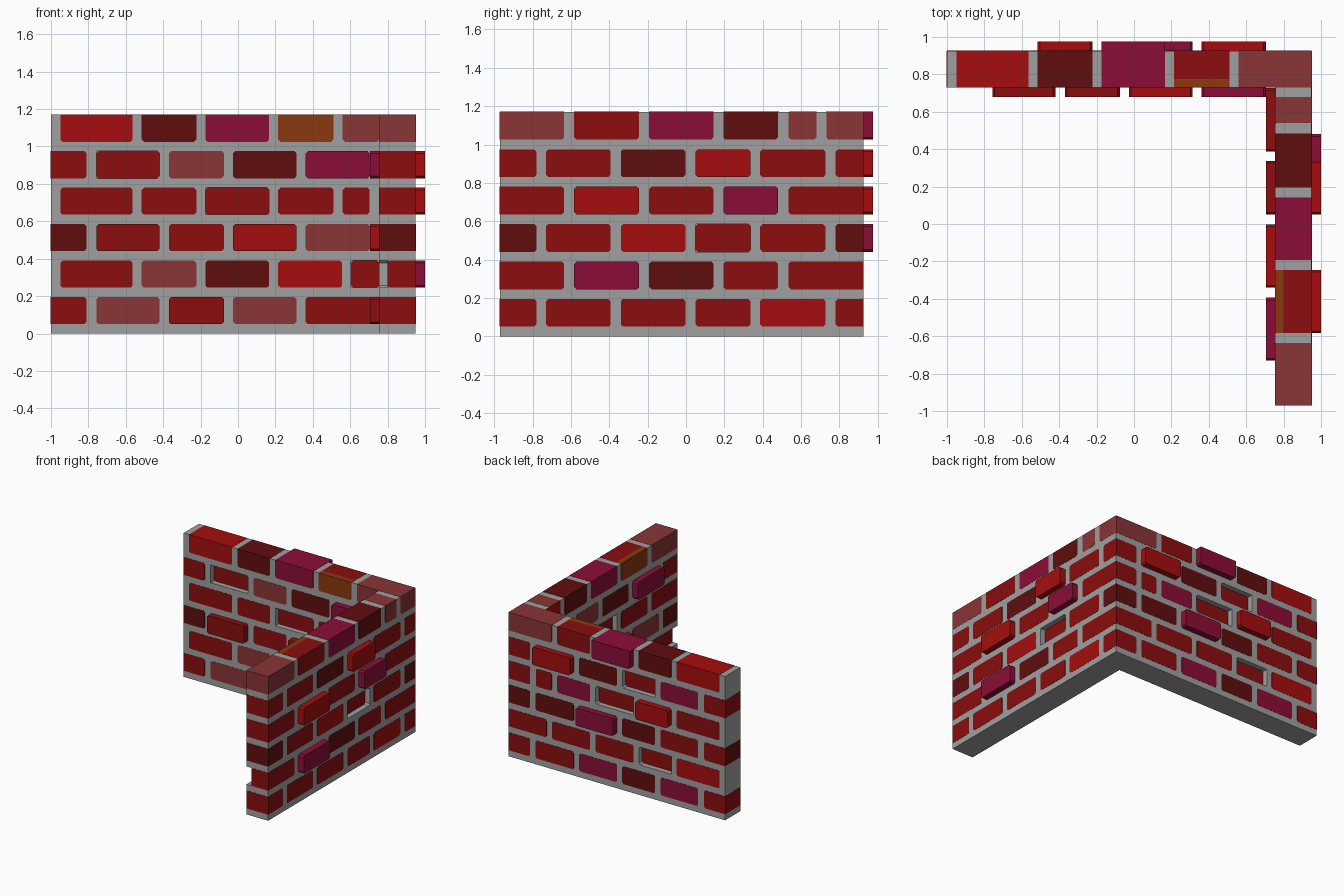
import bpy, bmesh
from mathutils import Vector

if "Cube" in bpy.data.objects:
    bpy.data.objects.remove(bpy.data.objects["Cube"])

# Wall extents
X0, XI, X1 = -1.0, 0.755, 0.95
Y0, YI, Y1 = -0.97, 0.73, 0.925
H, PITCH, JOINT = 1.17, 0.195, 0.05
OUT, DEEP, SKIN = 0.05, 0.045, 0.0015


def lin(h):
    c = [int(h[i:i + 2], 16) / 255 for i in (0, 2, 4)]
    return tuple(v / 12.92 if v <= 0.04045 else ((v + 0.055) / 1.055) ** 2.4 for v in c) + (1,)


# Colours, keyed by a letter used in the brick layouts
COLOURS = {"G": ("mortar grey", "A0A0A0"), "R": ("brick red", "8B0D0F"),
           "S": ("scarlet brick", "A60D0E"), "D": ("dark maroon brick", "600D0E"),
           "N": ("faded brown brick", "8A3536"), "M": ("magenta brick", "8B0D37"),
           "O": ("orange brown brick", "8B3810")}
KEYS = list(COLOURS)
MATS = []
for name, code in COLOURS.values():
    m = bpy.data.materials.new(name)
    m.use_nodes = True
    m.diffuse_color = lin(code)
    bsdf = m.node_tree.nodes["Principled BSDF"]
    bsdf.inputs["Base Color"].default_value = lin(code)
    bsdf.inputs["Roughness"].default_value = 0.9
    MATS.append(m)


def prism(bm, outline, place, d0, d1, key):
    """Extrude an outline (u, v) from depth d0 to d1 on a wall face."""
    a = [bm.verts.new(place(u, d0, v)) for u, v in outline]
    b = [bm.verts.new(place(u, d1, v)) for u, v in outline]
    n = len(a)
    faces = [bm.faces.new(a[::-1]), bm.faces.new(b)]
    faces += [bm.faces.new((a[i], a[(i + 1) % n], b[(i + 1) % n], b[i])) for i in range(n)]
    for f in faces:
        f.material_index = KEYS.index(key)


def finish(bm, name):
    bmesh.ops.recalc_face_normals(bm, faces=bm.faces[:])
    me = bpy.data.meshes.new(name)
    bm.to_mesh(me)
    bm.free()
    for m in MATS:
        me.materials.append(m)
    ob = bpy.data.objects.new(name, me)
    bpy.context.collection.objects.link(ob)
    return ob


def rect(u0, u1, v0, v1):
    return [(u0, v0), (u1, v0), (u1, v1), (u0, v1)]


def chamfered(u0, u1, v0, v1, lo, hi, c=0.012):
    """Brick outline with clipped corners, kept square at the wall's edges."""
    pts = []
    for u, v, su, sv in ((u0, v0, 1, 1), (u1, v0, -1, 1), (u1, v1, -1, -1), (u0, v1, 1, -1)):
        if u <= lo + .001 or u >= hi - .001 or v >= H - .001:
            pts.append((u, v))
        else:
            p = [(u, v + sv * c), (u + su * c, v)]
            pts += p if su == sv else p[::-1]
    return pts


cut_bm = bmesh.new()


def brick_face(name, place, lo, hi, rows):
    """rows, bottom up: (column spans, codes); + juts out, - is sunk in."""
    bm = bmesh.new()
    for i, (spans, codes) in enumerate(rows):
        v0, v1 = i * PITCH + JOINT, (i + 1) * PITCH
        for (u0, u1), code in zip(spans, codes.split()):
            outline = chamfered(u0, u1, v0, v1, lo, hi)
            d0, d1 = -0.003, SKIN
            if code.endswith("+"):
                d1 = OUT
            elif code.endswith("-"):
                d0, d1 = -DEEP - 0.005, -DEEP + SKIN
                # open the pocket where it reaches the free wall end
                cu0 = u0 - 0.05 if u0 <= Y0 + 0.001 else u0
                prism(cut_bm, chamfered(cu0, u1, v0, v1, cu0, 9), place, -DEEP, 0.02, "G")
            prism(bm, outline, place, d0, d1, code[0])
    return finish(bm, name)


# Column spans: A rows and B rows along x, then along y
A = [(X0, -.81), (-.757, -.42), (-.37, -.075), (-.027, .313), (.362, .705)]
B = [(-.95, -.563), (-.515, -.223), (-.175, .167)]
B2 = B + [(.215, .557), (.605, XI)]
B4 = B + [(.215, .51), (.56, .703)]
B6 = B + [(.215, .51), (.56, XI)]
YA = [(Y0, -.78), (-.73, -.393), (-.34, -.002), (.05, .337), (.387, .727), (.78, Y1)]
YB = [(Y0, -.635), (-.583, -.245), (-.193, .143), (.195, .48)]
YB2 = YB + [(.535, Y1)]
YB6 = YB + [(.535, .68), (.732, Y1)]
YI_B = YB + [(.535, YI)]

brick_face("back_wall_inner_bricks", lambda u, d, z: Vector((u, YI - d, z)), X0, X1, [
    (A[:4] + [(.362, XI)], "R N R+ N R"),
    (B2, "R N D S R-"),
    (A, "D R+ R S+ N"),
    (B4, "R R R- R R"),
    (A, "R R- N D M+"),
    (B6, "S D M O N")])

corner = [(.755, X1)]
brick_face("back_wall_outer_bricks", lambda u, d, z: Vector((u, Y1 + d, z)), X0, X1, [
    (A + corner, "R M D M R R"),
    (B + [(.215, .557), (.605, X1)], "S R- R R R"),
    (A + corner, "R R D M+ D D"),
    (B4 + corner, "R S+ R- M R R"),
    (A + corner, "R M R- D S+ R"),
    (B + [(.215, .51), (.56, X1)], "S D M+ R N")])

brick_face("side_wall_outer_bricks", lambda u, d, z: Vector((X1 + d, u, z)), Y0, Y1, [
    (YA, "R R R R S R"),
    (YB2, "R M+ D R R"),
    (YA, "D R S R- R D"),
    (YB2, "R S+ R M+ R"),
    (YA, "R R D S+ R R"),
    (YB6, "N R M D N N")])

brick_face("side_wall_inner_bricks", lambda u, d, z: Vector((XI - d, u, z)), Y0, Y1, [
    (YA[:5], "R R N R+ N"),
    (YI_B, "R- S D N R"),
    (YA[:5], "D N S+ R R+"),
    (YI_B, "R R R- R R"),
    (YA[:5], "R M+ D N R-"),
    (YI_B, "N O M D S")])

# Exposed wall ends
full = [(XI, X1)]
brick_face("side_wall_end_bricks", lambda u, d, z: Vector((u, Y0 - d, z)), XI, X1, [
    (full, "R"), ([(XI + DEEP, X1)], "R"), (full, "D"), (full, "R"), (full, "R"), (full, "N")])
end = [(YI, Y1)]
brick_face("back_wall_end_bricks", lambda u, d, z: Vector((X0 - d, u, z)), YI, Y1, [
    (end, "R"), ([], ""), (end, "D"), ([], ""), (end, "R")])

# Brick tops along the wall crest: x0, x1, y0, y1, colour
tops = [(-.95, -.563, YI, Y1, "S"), (-.515, -.223, YI, Y1, "D"), (-.175, .167, YI, Y1 + OUT, "M"),
        (.215, .51, YI + DEEP, Y1, "R"), (.215, .51, YI, YI + DEEP, "O"), (.56, X1, YI, Y1, "N"),
        (XI, X1, Y0, -.635, "N"), (XI + DEEP, X1, -.583, -.245, "R"),
        (XI, XI + DEEP, -.583, -.245, "O"), (XI, X1, -.193, .143, "M"),
        (XI, X1, .195, .485, "D"), (XI, X1, .54, .68, "N")]
bm = bmesh.new()
for x0, x1, y0, y1, key in tops:
    prism(bm, rect(x0, x1, y0, y1), lambda u, d, v: Vector((u, v, H + d)), -0.003, SKIN, key)
finish(bm, "crest_brick_tops")

# L-shaped mortar body with pockets for the sunken bricks
bm = bmesh.new()
plan = [(X0, YI), (XI, YI), (XI, Y0), (X1, Y0), (X1, Y1), (X0, Y1)]
prism(bm, plan, lambda u, d, v: Vector((u, v, d)), 0, H, "G")
mortar = finish(bm, "mortar_wall")
cutter = finish(cut_bm, "pocket_cutter")
cutter.hide_render = True
mod = mortar.modifiers.new("pockets", 'BOOLEAN')
mod.operation = 'DIFFERENCE'
mod.solver = 'EXACT'
mod.object = cutter
bpy.context.view_layer.objects.active = mortar
bpy.ops.object.modifier_apply(modifier=mod.name)
bpy.data.objects.remove(cutter)
